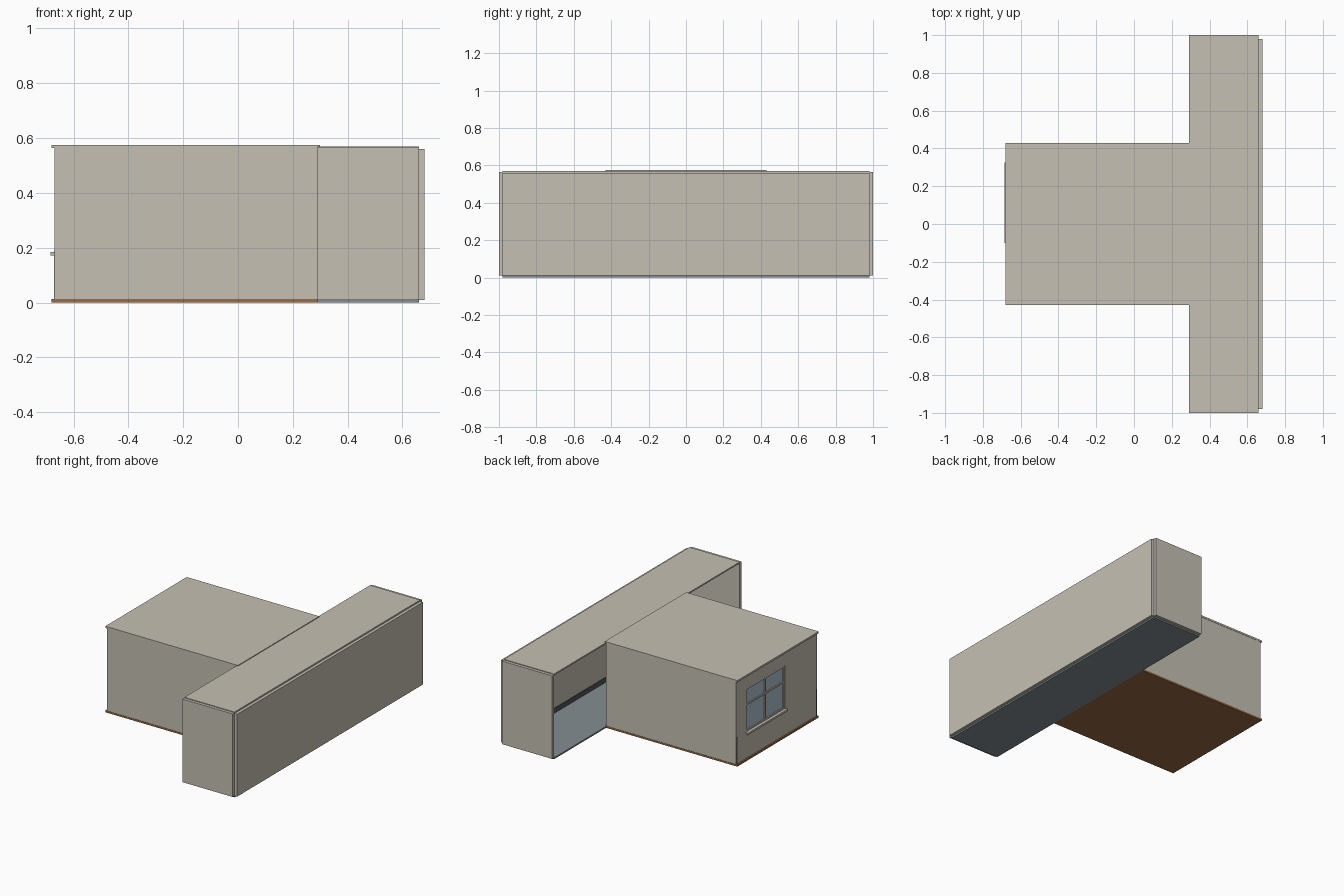
import bpy

cube = bpy.data.objects.get("Cube")
if cube:
    bpy.data.objects.remove(cube, do_unlink=True)


def material(name, rgb):
    m = bpy.data.materials.new(name)
    m.use_nodes = True
    m.diffuse_color = (*rgb, 1)
    m.node_tree.nodes["Principled BSDF"].inputs["Base Color"].default_value = (*rgb, 1)
    return m


PLASTER = material("warm_plaster", (0.56, 0.53, 0.45))
WOOD = material("brown_wood", (0.31, 0.15, 0.06))
STONE = material("blue_grey_floor", (0.23, 0.27, 0.29))
DARK = material("dark_skirting", (0.08, 0.09, 0.095))
GLASS = material("pale_blue_glass", (0.42, 0.53, 0.62))


def box(name, x, y, z, mat):
    """Box from low/high pairs on each axis."""
    bpy.ops.mesh.primitive_cube_add(size=1, location=[sum(r) / 2 for r in (x, y, z)])
    ob = bpy.context.object
    ob.name = name
    ob.scale = [r[1] - r[0] for r in (x, y, z)]
    bpy.ops.object.transform_apply(location=False, rotation=False, scale=True)
    ob.data.materials.append(mat)
    return ob


def wall_with_opening(name, x, y, z, oy, oz):
    """Wall across y with a rectangular opening."""
    box(name + "_side_a", x, (y[0], oy[0]), z, PLASTER)
    box(name + "_side_b", x, (oy[1], y[1]), z, PLASTER)
    box(name + "_top", x, oy, (oz[1], z[1]), PLASTER)
    if oz[0] > z[0]:
        box(name + "_bottom", x, oy, (z[0], oz[0]), PLASTER)


# Corridor: floor, roof, long outer wall and end walls, open towards -x
hall_x, hall_z = (0.29, 0.66), (0.01, 0.56)
box("corridor_floor", hall_x, (-0.98, 0.98), (0, 0.01), STONE)
box("corridor_roof", hall_x, (-0.98, 0.98), (0.56, 0.57), PLASTER)
box("corridor_long_wall", (0.66, 0.68), (-0.98, 0.98), hall_z, PLASTER)
box("corridor_long_skirting", (0.654, 0.66), (-0.98, 0.98), (0.01, 0.04), DARK)
for side, s in (("front", -1), ("back", 1)):
    box(f"corridor_{side}_end_wall", hall_x, sorted((s * 0.98, s)), (0.01, 0.565), PLASTER)

# Room: wooden floor, roof and walls
room_z = (0.01, 0.565)
box("room_floor", (-0.68, 0.29), (-0.43, 0.43), (0, 0.012), WOOD)
box("room_roof", (-0.68, 0.30), (-0.43, 0.43), (0.563, 0.575), PLASTER)
for side, s in (("front", -1), ("back", 1)):
    box(f"room_{side}_wall", (-0.67, 0.29), sorted((s * 0.41, s * 0.428)), room_z, PLASTER)
    box(f"room_{side}_corner_trim", (-0.672, -0.66), sorted((s * 0.415, s * 0.425)),
        (0.012, 0.19), DARK)
win_y, win_z = (-0.09, 0.315), (0.185, 0.475)
wall_with_opening("window_wall", (-0.67, -0.65), (-0.41, 0.41), room_z, win_y, win_z)
wall_with_opening("door_wall", (0.27, 0.289), (-0.41, 0.41), room_z, (-0.1, 0.1), (0.01, 0.42))

# Window: glass, frame, glazing bars and sill
box("window_glass", (-0.659, -0.655), win_y, win_z, GLASS)
bar_x, t = (-0.666, -0.654), 0.01
for i, y0 in enumerate((win_y[0], sum(win_y) / 2 - t / 2, win_y[1] - t)):
    box(f"window_upright_{i + 1}", bar_x, (y0, y0 + t), win_z, PLASTER)
for i, z0 in enumerate((win_z[0], 0.36, win_z[1] - t)):
    box(f"window_rail_{i + 1}", bar_x, win_y, (z0, z0 + t), PLASTER)
box("window_sill", (-0.685, -0.655), (-0.10, 0.325), (0.172, 0.185), PLASTER)
